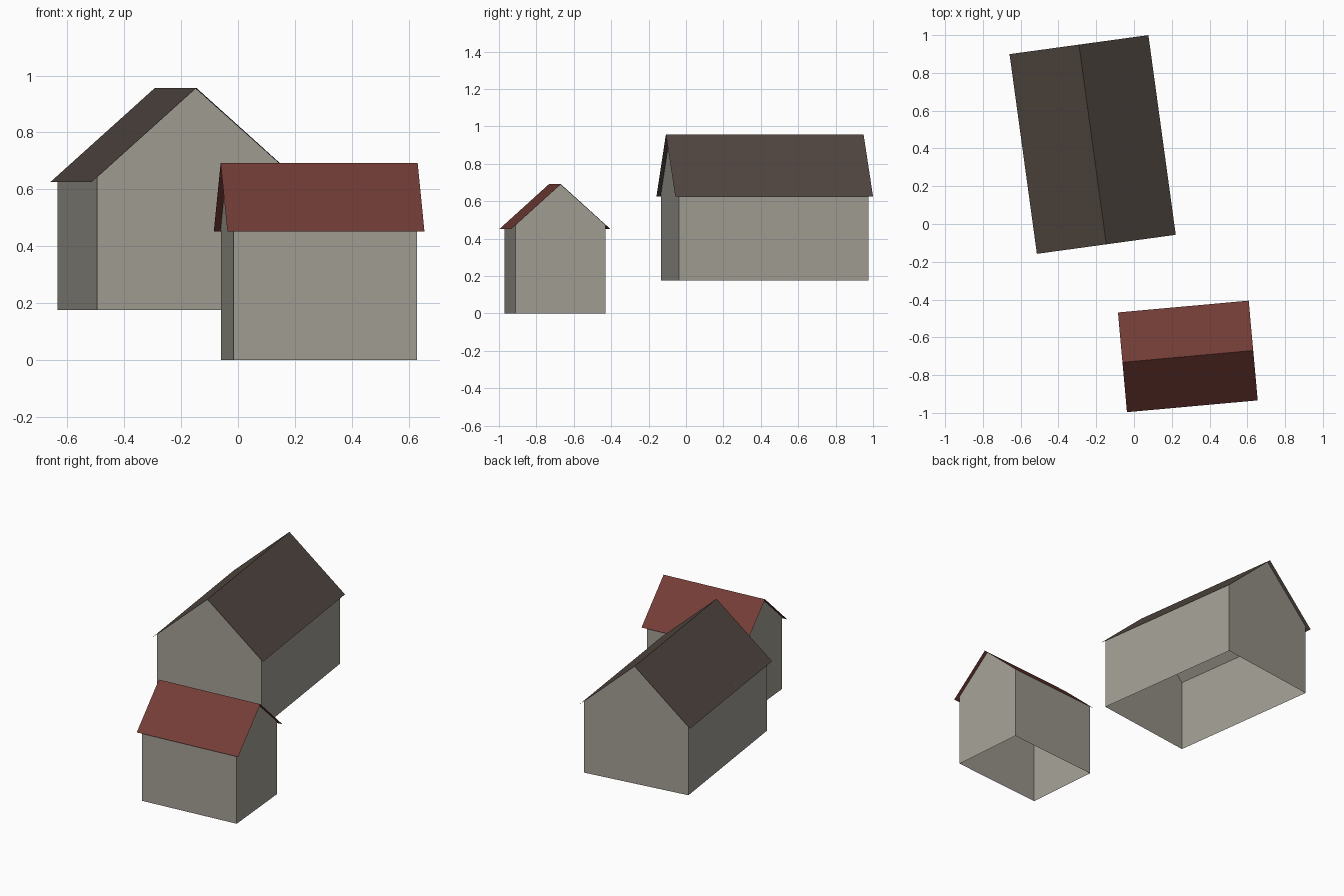
import bpy
import bmesh
from math import radians

default = bpy.data.objects.get("Cube")
if default:
    bpy.data.objects.remove(default, do_unlink=True)


def linear(c):
    c /= 255
    return c / 12.92 if c <= 0.04045 else ((c + 0.055) / 1.055) ** 2.4


def material(name, rgb):
    mat = bpy.data.materials.new(name)
    mat.use_nodes = True
    color = (*[linear(c) for c in rgb], 1)
    mat.diffuse_color = color
    bsdf = mat.node_tree.nodes["Principled BSDF"]
    bsdf.inputs["Base Color"].default_value = color
    bsdf.inputs["Roughness"].default_value = 0.9
    return mat


def add_sheet(name, profile, length, mat, center, angle, gables=False):
    """Sweep an open x-z profile along y, optionally closing both ends."""
    bm = bmesh.new()
    front, back = [[bm.verts.new((x, y, z)) for x, z in profile]
                   for y in (-length / 2, length / 2)]
    for i in range(len(profile) - 1):
        bm.faces.new((front[i], back[i], back[i + 1], front[i + 1]))
    if gables:
        bm.faces.new(front[::-1])
        bm.faces.new(back)
    bm.normal_update()
    mesh = bpy.data.meshes.new(name)
    bm.to_mesh(mesh)
    bm.free()
    mesh.materials.append(mat)
    obj = bpy.data.objects.new(name, mesh)
    obj.location = (*center, 0)
    obj.rotation_euler.z = radians(angle)
    bpy.context.collection.objects.link(obj)


def house(name, center, angle, width, length, base, eave, ridge, overhang, roof_mat):
    half = width / 2
    inner = half - overhang
    wall_top = ridge - (ridge - eave) * inner / half
    # Walls: open underneath, with pointed gable ends
    add_sheet(name + "_walls",
              [(-inner, base), (-inner, wall_top), (0, ridge - 0.001),
               (inner, wall_top), (inner, base)],
              length - 2 * overhang, wall, center, angle, gables=True)
    # Roof: two thin slopes meeting at the ridge
    add_sheet(name + "_roof", [(-half, eave), (0, ridge), (half, eave)],
              length, roof_mat, center, angle)


wall = material("grey_plaster", (163, 159, 149))
brown = material("dark_brown_roof", (82, 72, 66))
red = material("red_roof", (115, 60, 54))

house("large_house", (-0.219, 0.421), 7.8, 0.742, 1.067,
      0.176, 0.626, 0.957, 0.022, brown)
house("small_house", (0.285, -0.701), 5.16 - 90, 0.53, 0.695,
      0, 0.453, 0.692, 0.0235, red)
